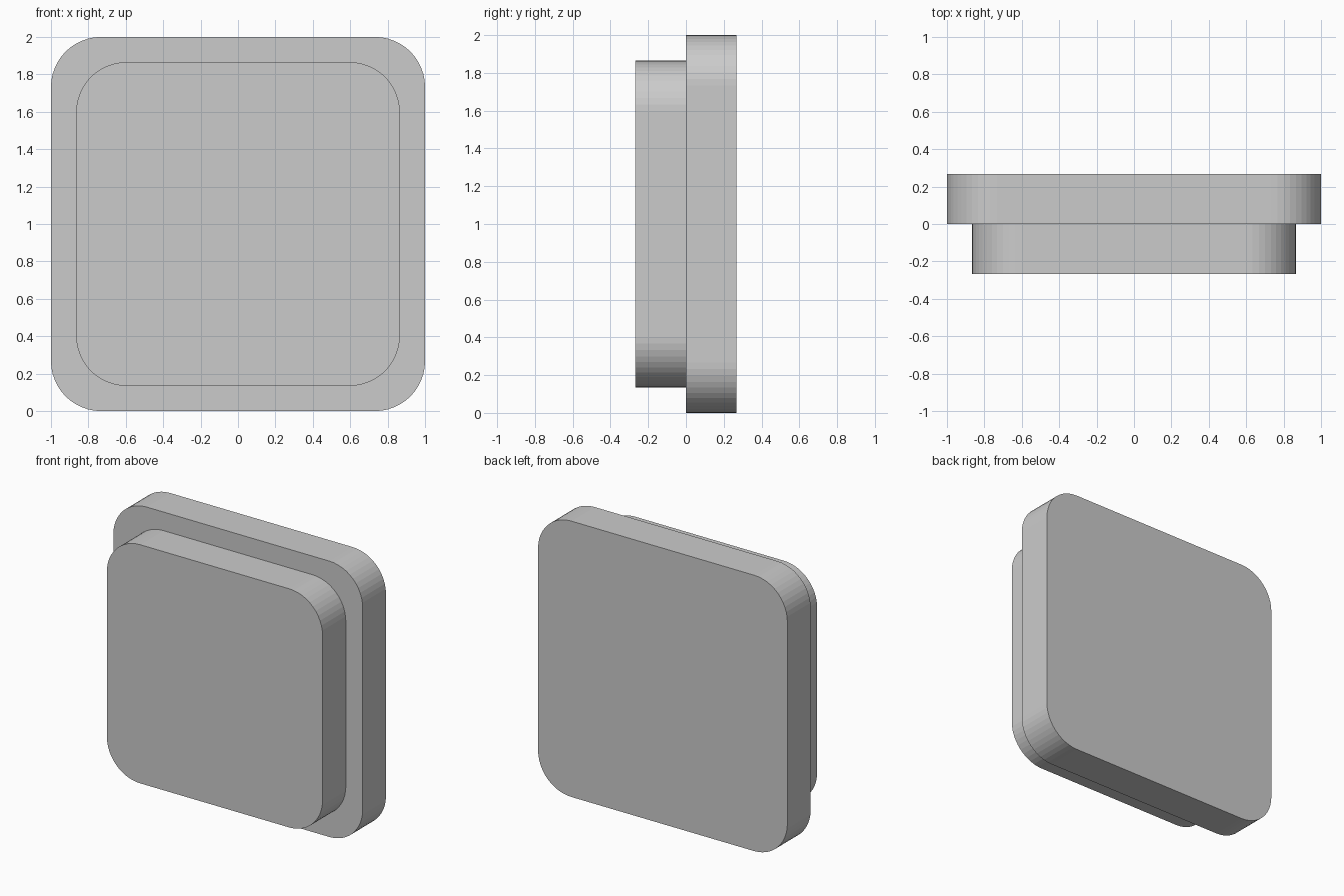
import bpy, bmesh
from math import sin, cos, pi

if "Cube" in bpy.data.objects:
    bpy.data.objects.remove(bpy.data.objects["Cube"])

SEGMENTS = 12   # facets per rounded corner
RADIUS = 0.267
DEPTH = 0.267


def rounded_plate(name, half, y0, y1):
    """Rounded square in the XZ plane, centred at z = 1, extruded along y."""
    bm = bmesh.new()
    c = half - RADIUS
    verts = []
    for k, (sx, sz) in enumerate([(1, 1), (-1, 1), (-1, -1), (1, -1)]):
        for i in range(SEGMENTS + 1):
            a = (k + i / SEGMENTS) * pi / 2
            verts.append(bm.verts.new((sx * c + RADIUS * cos(a), y0,
                                       1 + sz * c + RADIUS * sin(a))))
    face = bm.faces.new(verts)
    ext = bmesh.ops.extrude_face_region(bm, geom=[face], use_keep_orig=True)
    moved = [g for g in ext["geom"] if isinstance(g, bmesh.types.BMVert)]
    bmesh.ops.translate(bm, verts=moved, vec=(0, y1 - y0, 0))
    bmesh.ops.recalc_face_normals(bm, faces=bm.faces)
    mesh = bpy.data.meshes.new(name)
    bm.to_mesh(mesh)
    bm.free()
    obj = bpy.data.objects.new(name, mesh)
    bpy.context.collection.objects.link(obj)
    return obj


# Large plate behind, smaller plate in front
rounded_plate("back_plate", 1.0, 0.0, DEPTH)
rounded_plate("front_plate", 0.865, -DEPTH, 0.0)
